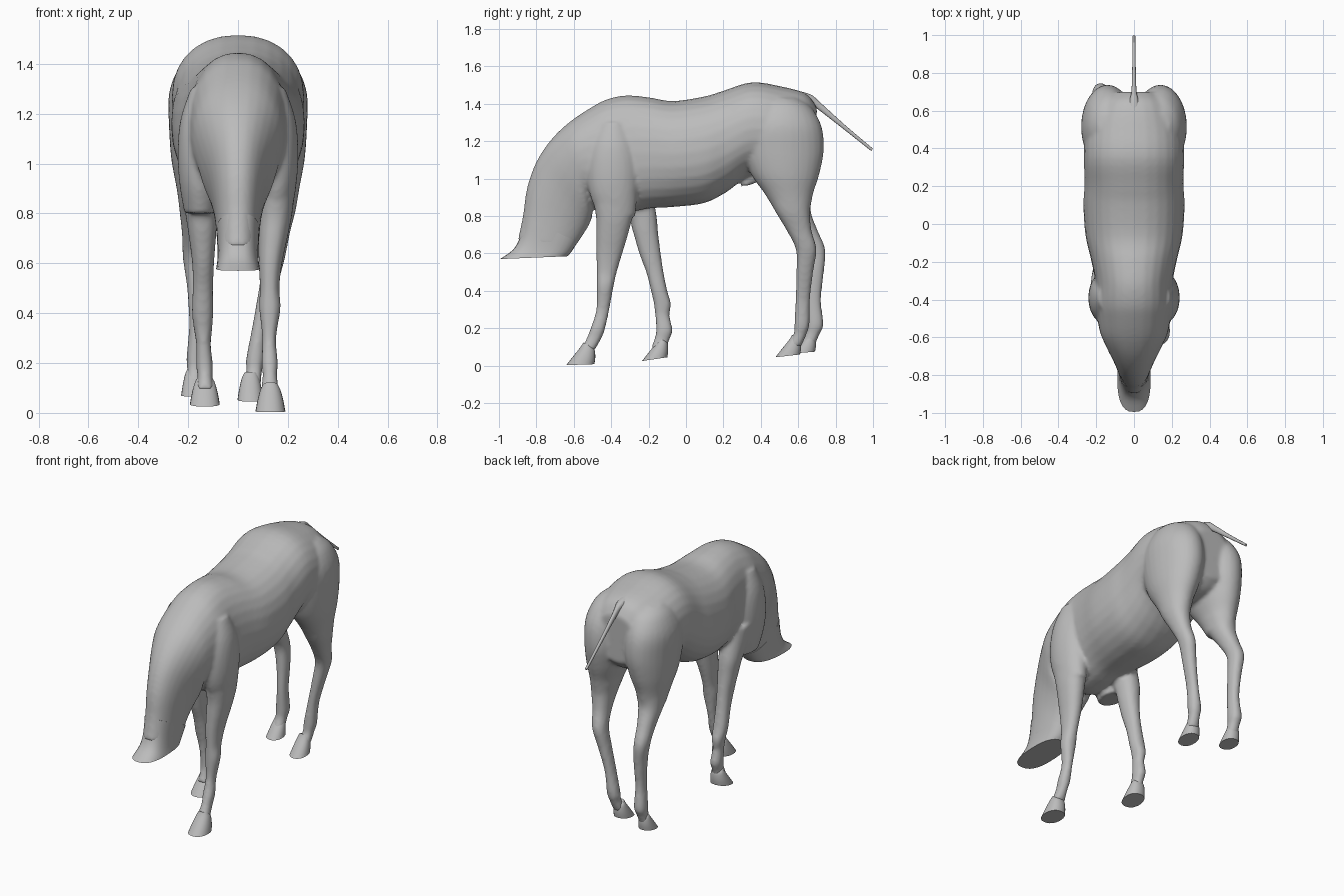
import bpy, bmesh, math
from mathutils import Vector

coat = bpy.data.materials.new("grey coat")
coat.diffuse_color = (0.5, 0.5, 0.5, 1)


def catmull(rows, steps):
    """Smoothly interpolate between section rows."""
    out = []
    for i in range(len(rows) - 1):
        p = [Vector(rows[min(max(i + k, 0), len(rows) - 1)]) for k in (-1, 0, 1, 2)]
        for s in range(steps):
            t = s / steps
            out.append(0.5 * (2 * p[1] + (p[2] - p[0]) * t
                              + (2 * p[0] - 5 * p[1] + 4 * p[2] - p[3]) * t * t
                              + (3 * p[1] - p[0] - 3 * p[2] + p[3]) * t ** 3))
    return out + [Vector(rows[-1])]


def loft(bm, rows, steps=4, sides=28, power=2.2):
    """Skin rows of (front y, front z, back y, back z, centre x, half width)."""
    rings = []
    for ya, za, yb, zb, xc, w in catmull(rows, steps):
        ring = []
        for k in range(sides):
            a = 2 * math.pi * k / sides
            c, s = math.cos(a), math.sin(a)
            c = math.copysign(abs(c) ** (2 / power), c)
            s = math.copysign(abs(s) ** (2 / power), s)
            ring.append(bm.verts.new((xc + w * s, (ya + yb) / 2 + c * (ya - yb) / 2,
                                      (za + zb) / 2 + c * (za - zb) / 2)))
        rings.append(ring)
    faces = [bm.faces.new(rings[0]), bm.faces.new(rings[-1][::-1])]
    for r, q in zip(rings, rings[1:]):
        for k in range(sides):
            n = (k + 1) % sides
            faces.append(bm.faces.new((r[k], q[k], q[n], r[n])))
    bmesh.ops.recalc_face_normals(bm, faces=faces)


def make(name, bm, angle=40):
    me = bpy.data.meshes.new(name)
    bm.to_mesh(me)
    bm.free()
    ob = bpy.data.objects.new(name, me)
    bpy.context.collection.objects.link(ob)
    me.materials.append(coat)
    bpy.ops.object.select_all(action='DESELECT')
    ob.select_set(True)
    bpy.context.view_layer.objects.active = ob
    bpy.ops.object.shade_smooth_by_angle(angle=math.radians(angle))
    return ob


def level(rows):
    """Leg rows (z, front y, back y, centre x, half width) as flat sections."""
    return [(a, z, b, z, x, w) for z, a, b, x, w in rows]


body = bmesh.new()

# Trunk and lowered neck: top point, bottom point, half width
trunk = [
    (.70, 1.38, .69, 1.08, .13), (.64, 1.455, .62, 1.02, .20),
    (.50, 1.495, .50, 1.00, .255), (.35, 1.515, .35, 1.02, .265),
    (.20, 1.47, .22, .93, .262), (.10, 1.44, .10, .87, .268),
    (-.07, 1.415, -.05, .85, .257), (-.20, 1.435, -.20, .84, .225),
    (-.32, 1.445, -.30, .82, .205), (-.42, 1.425, -.42, .81, .205),
    (-.50, 1.385, -.49, .84, .195), (-.62, 1.305, -.52, .88, .18),
    (-.72, 1.21, -.50, .81, .155), (-.80, 1.09, -.52, .75, .12),
    (-.85, .95, -.55, .70, .098), (-.872, .80, -.58, .655, .087),
    (-.90, .67, -.61, .615, .082)]
loft(body, [(a, b, c, d, 0, w) for a, b, c, d, w in trunk])

# Thighs and shoulders, mirrored
for s in (-1, 1):
    loft(body, level([
        (1.43, .42, .60, s * .11, .08), (1.38, .36, .67, s * .125, .115),
        (1.28, .30, .725, s * .14, .137), (1.15, .30, .737, s * .14, .137),
        (1.02, .35, .712, s * .15, .118), (.92, .42, .68, s * .16, .09),
        (.82, .48, .662, s * .165, .068)]), power=2)
    loft(body, level([
        (1.30, -.46, -.32, s * .13, .06), (1.18, -.51, -.27, s * .145, .085),
        (1.05, -.53, -.25, s * .15, .092), (.92, -.515, -.26, s * .155, .08),
        (.80, -.47, -.27, s * .15, .065)]), power=2)

# Lower hind legs
loft(body, level([
    (.90, .44, .67, .16, .085), (.82, .48, .662, .165, .068), (.72, .54, .672, .158, .05),
    (.62, .588, .698, .145, .043), (.50, .59, .68, .12, .036), (.35, .585, .663, .088, .03),
    (.22, .58, .66, .07, .037), (.17, .575, .645, .065, .032), (.10, .54, .615, .055, .036)]))
loft(body, level([
    (.90, .44, .67, -.16, .085), (.82, .50, .668, -.168, .068), (.72, .575, .705, -.175, .05),
    (.62, .635, .745, -.178, .043), (.50, .645, .737, -.168, .036), (.35, .642, .722, -.166, .03),
    (.22, .645, .735, -.17, .037), (.17, .64, .715, -.172, .032), (.11, .61, .69, -.175, .036)]))

# Lower front legs
loft(body, level([
    (.95, -.51, -.26, .155, .08), (.80, -.482, -.285, .15, .068), (.70, -.48, -.31, .14, .058),
    (.60, -.48, -.34, .13, .047), (.50, -.477, -.37, .127, .039), (.42, -.477, -.388, .128, .043),
    (.30, -.48, -.41, .125, .028), (.20, -.51, -.432, .127, .033), (.15, -.53, -.45, .128, .029),
    (.08, -.565, -.49, .128, .038)]))
loft(body, level([
    (1.0, -.46, -.20, -.15, .08), (.82, -.32, -.16, -.148, .066), (.72, -.285, -.15, -.143, .056),
    (.60, -.25, -.135, -.14, .044), (.50, -.213, -.12, -.141, .041), (.40, -.187, -.10, -.142, .043),
    (.33, -.172, -.08, -.14, .036), (.27, -.165, -.088, -.138, .029), (.19, -.16, -.072, -.134, .034),
    (.14, -.17, -.088, -.132, .03), (.09, -.19, -.105, -.132, .038)]))

# Small fold under the belly
loft(body, [(.29, .955, .34, .965, 0, .02), (.31, 1.0, .42, 1.0, 0, .035),
            (.33, 1.06, .48, 1.06, 0, .05)])

horse = make("body", body, 80)
mod = horse.modifiers.new("merge", 'REMESH')
mod.mode, mod.voxel_size, mod.use_smooth_shade = 'VOXEL', 0.011, True
mod = horse.modifiers.new("soften", 'SMOOTH')
mod.factor, mod.iterations = 0.5, 6

# Flared, cleanly cut end of the neck
bm = bmesh.new()
loft(bm, [(-.867, .80, -.58, .66, 0, .086), (-.887, .69, -.605, .62, 0, .082),
          (-.925, .62, -.62, .60, 0, .083), (-.995, .57, -.635, .585, 0, .088)], power=2.6)
make("neck_end", bm)

# Hooves: toe y, heel y, centre x, sole z at toe and heel, half width
for name, toe, heel, x, zt, zh, w in (
        ("front_hoof_right", -.64, -.49, .13, .003, .008, .06),
        ("front_hoof_left", -.235, -.10, -.133, .025, .045, .06),
        ("hind_hoof_right", .478, .61, .05, .045, .06, .052),
        ("hind_hoof_left", .57, .69, -.178, .065, .075, .05)):
    bm = bmesh.new()
    loft(bm, [(toe, zt, heel, zh, x, w),
              (toe + .035, zt + .045, heel + .005, zh + .035, x, w * .88),
              (toe + .075, zt + .095, heel + .002, zh + .075, x, w * .68),
              (toe + .09, zt + .12, heel - .01, zh + .09, x, w * .5)], steps=3, sides=24)
    make(name, bm)

# Tail: thin tapering dock
bm = bmesh.new()
loft(bm, [(.60, 1.47, .62, 1.40, 0, .035), (.67, 1.448, .655, 1.405, 0, .022),
          (.72, 1.405, .70, 1.375, 0, .013), (.85, 1.287, .838, 1.268, 0, .009),
          (1.0, 1.16, .99, 1.148, 0, .007)], sides=12)
make("tail", bm)
